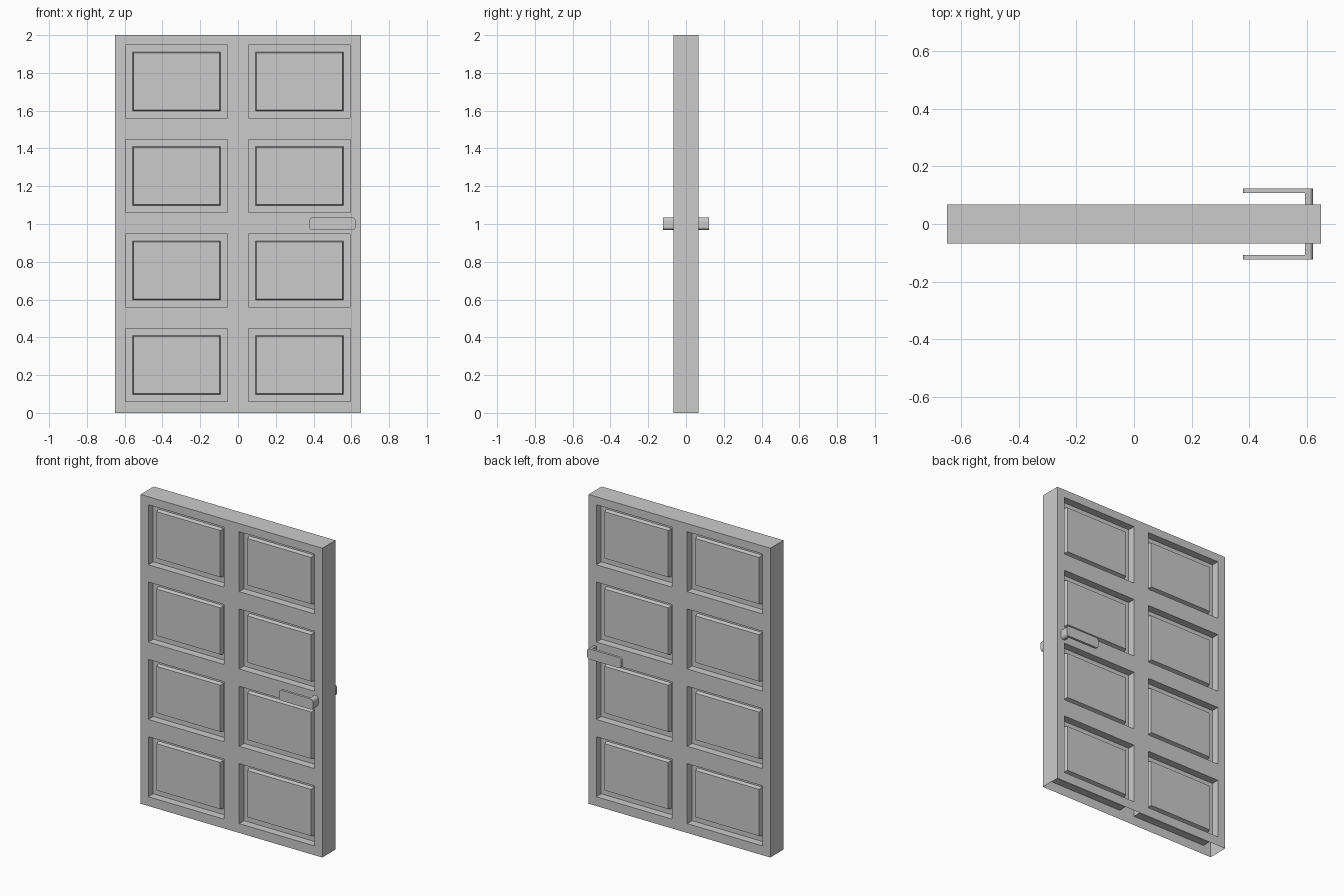
import bpy, bmesh

if "Cube" in bpy.data.objects:
    bpy.data.objects.remove(bpy.data.objects["Cube"])

HALF_W, HALF_T, HEIGHT = 0.65, 0.067, 2.0
XS = [-HALF_W, -0.595, -0.055, 0.055, 0.595, HALF_W]
ZS = [0, 0.06, 0.448, 0.56, 0.948, 1.06, 1.448, 1.56, 1.948, HEIGHT]
# panel moulding steps: (inset from recess edge, depth behind door face)
STEPS = [(0, 0), (0, 0.05), (0.037, 0.05), (0.043, 0.025)]


def finish(bm, name):
    bmesh.ops.remove_doubles(bm, verts=bm.verts, dist=0.0001)
    bmesh.ops.recalc_face_normals(bm, faces=bm.faces)
    mesh = bpy.data.meshes.new(name)
    bm.to_mesh(mesh)
    bm.free()
    obj = bpy.data.objects.new(name, mesh)
    bpy.context.collection.objects.link(obj)
    return obj


def quad(bm, pts):
    bm.faces.new([bm.verts.new(p) for p in pts])


def rect(x0, x1, z0, z1, inset, y):
    a, b, c, d = x0 + inset, x1 - inset, z0 + inset, z1 - inset
    return [(a, y, c), (b, y, c), (b, y, d), (a, y, d)]


# Door leaf: both panelled faces, sides and top (the underside is open)
bm = bmesh.new()
for side in (-1, 1):
    for i in range(len(XS) - 1):
        for j in range(len(ZS) - 1):
            cell = XS[i], XS[i + 1], ZS[j], ZS[j + 1]
            if i % 2 and j % 2:
                rings = [rect(*cell, ins, side * (HALF_T - dep)) for ins, dep in STEPS]
                for r, s in zip(rings, rings[1:]):
                    for k in range(4):
                        n = (k + 1) % 4
                        quad(bm, [r[k], r[n], s[n], s[k]])
                quad(bm, rings[-1])
            else:
                quad(bm, rect(*cell, 0, side * HALF_T))
for x in (-HALF_W, HALF_W):
    for z0, z1 in zip(ZS, ZS[1:]):
        quad(bm, [(x, -HALF_T, z0), (x, HALF_T, z0), (x, HALF_T, z1), (x, -HALF_T, z1)])
for x0, x1 in zip(XS, XS[1:]):
    quad(bm, [(x0, -HALF_T, HEIGHT), (x1, -HALF_T, HEIGHT),
              (x1, HALF_T, HEIGHT), (x0, HALF_T, HEIGHT)])
finish(bm, "door_leaf")


# Lever handles: L profile seen from above, extruded up, ends rounded
def handle(name, side):
    profile = [(0.378, 0.123), (0.622, 0.123), (0.622, HALF_T - 0.002),
               (0.594, HALF_T - 0.002), (0.594, 0.107), (0.378, 0.107)]
    bm = bmesh.new()
    face = bm.faces.new([bm.verts.new((x, side * y, 0.967)) for x, y in profile])
    top = bmesh.ops.extrude_face_region(bm, geom=[face])["geom"]
    bmesh.ops.translate(bm, vec=(0, 0, 0.068),
                        verts=[v for v in top if isinstance(v, bmesh.types.BMVert)])
    bmesh.ops.recalc_face_normals(bm, faces=bm.faces)
    ends = [e for e in bm.edges
            if all(abs(v.co.x - 0.5) > 0.12 for v in e.verts)
            and abs(e.verts[0].co.x - e.verts[1].co.x) < 1e-5
            and abs(e.verts[0].co.z - e.verts[1].co.z) < 1e-5]
    bmesh.ops.bevel(bm, geom=ends, offset=0.018, segments=4, profile=0.5, affect='EDGES')
    finish(bm, name)


handle("front_handle", -1)
handle("back_handle", 1)
